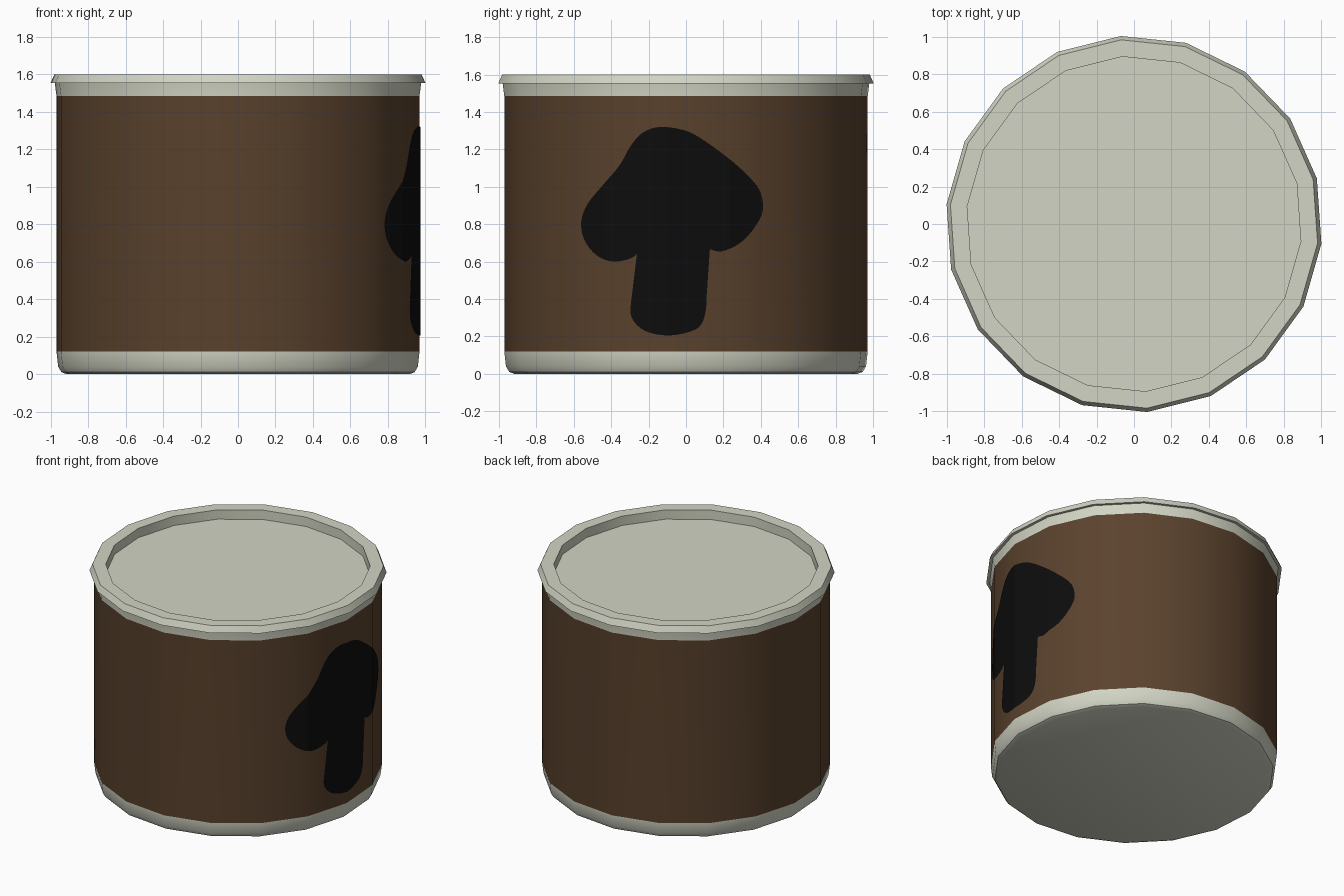
import bpy, bmesh, math
from mathutils import Vector

if "Cube" in bpy.data.objects:
    bpy.data.objects.remove(bpy.data.objects["Cube"])

SIDES, TURN = 18, math.radians(-6)
BODY_R = 0.974


def material(name, rgb):
    m = bpy.data.materials.new(name)
    m.diffuse_color = (*rgb, 1)
    m.use_nodes = True
    m.node_tree.nodes["Principled BSDF"].inputs["Base Color"].default_value = m.diffuse_color
    return m


cream = material("cream", (0.64, 0.66, 0.55))
brown = material("brown", (0.105, 0.056, 0.027))
black = material("black", (0.004, 0.004, 0.004))


def add_object(name, bm, mats):
    me = bpy.data.meshes.new(name)
    bm.to_mesh(me)
    bm.free()
    ob = bpy.data.objects.new(name, me)
    bpy.context.collection.objects.link(ob)
    for m in mats:
        me.materials.append(m)
    return ob


def lathe(name, profile, mats, rule=lambda z: 0):
    """Turn (radius, height) points around z; the ends are closed with caps."""
    bm = bmesh.new()
    rings = []
    for r, z in profile:
        angles = [TURN + k * math.tau / SIDES for k in range(SIDES)]
        rings.append([bm.verts.new((r * math.cos(a), r * math.sin(a), z)) for a in angles])
    for a, b in zip(rings, rings[1:]):
        for k in range(SIDES):
            n = (k + 1) % SIDES
            bm.faces.new((a[k], a[n], b[n], b[k]))
    bm.faces.new(rings[0][::-1])
    bm.faces.new(rings[-1])
    for f in bm.faces:
        f.material_index = rule(f.calc_center_median().z)
    ob = add_object(name, bm, mats)
    bpy.ops.object.select_all(action='DESELECT')
    ob.select_set(True)
    bpy.context.view_layer.objects.active = ob
    bpy.ops.object.shade_smooth_by_angle(angle=math.radians(30))
    return ob


# Tin: rounded foot, wrapped wall, flared lip and recessed top in one profile
lathe("tin",
      [(0.92, 0.0), (0.947, 0.01), (0.965, 0.04), (BODY_R, 0.12),
       (BODY_R, 1.485), (0.983, 1.555), (1.0055, 1.553), (0.985, 1.6),
       (0.895, 1.6), (0.895, 1.53)],
      [cream, brown], lambda z: 1 if 0.13 < z < 1.48 else 0)

# Mushroom outline on the right side, as (y, z)
outline = [
    (-.14, 1.32), (-.02, 1.305), (.07, 1.265), (.23, 1.15), (.35, 1.04),
    (.40, .965), (.41, .87), (.365, .78), (.29, .70), (.19, .655),
    (.115, .675), (.10, .72), (.135, .775), (.13, .805), (.085, .80),
    (.035, .78), (.055, .655), (.09, .49), (.11, .39), (.09, .28),
    (.035, .23), (-.095, .205), (-.22, .23), (-.29, .30), (-.29, .39),
    (-.23, .51), (-.185, .62), (-.175, .72), (-.195, .745), (-.25, .745),
    (-.275, .73), (-.24, .70), (-.245, .665), (-.29, .62), (-.39, .60),
    (-.48, .635), (-.545, .72), (-.56, .815), (-.525, .91), (-.435, 1.02),
    (-.355, 1.115), (-.295, 1.22), (-.23, 1.29)]


def smooth_loop(pts, steps=4):
    """Closed curve through the points."""
    p = [Vector(q) for q in pts]
    n, out = len(p), []
    for i in range(n):
        a, b, c, d = p[i - 1], p[i], p[(i + 1) % n], p[(i + 2) % n]
        for s in range(steps):
            t = s / steps
            out.append(0.5 * (2 * b + (c - a) * t + (2 * a - 5 * b + 4 * c - d) * t * t
                              + (3 * b - a - 3 * c + d) * t ** 3))
    return out


def wall_x(y):
    """x of the many-sided wall at a given y on the right side."""
    for k in range(-4, 5):
        a0, a1 = (TURN + j * math.tau / SIDES for j in (k, k + 1))
        y0, y1 = BODY_R * math.sin(a0), BODY_R * math.sin(a1)
        if y0 <= y <= y1:
            x0, x1 = BODY_R * math.cos(a0), BODY_R * math.cos(a1)
            return x0 + (x1 - x0) * (y - y0) / (y1 - y0)


# Mushroom plate: filled, creased at the wall's corners, then laid on the wall
bm = bmesh.new()
face = bm.faces.new([bm.verts.new((0, q.x, q.y)) for q in smooth_loop(outline)])
bmesh.ops.triangulate(bm, faces=[face])
for k in range(-3, 4):
    y = BODY_R * math.sin(TURN + k * math.tau / SIDES)
    bmesh.ops.bisect_plane(bm, geom=bm.verts[:] + bm.edges[:] + bm.faces[:],
                           plane_co=(0, y, 0), plane_no=(0, 1, 0))
for v in bm.verts:
    v.co.x = wall_x(v.co.y) + 0.004
bm.normal_update()
for f in bm.faces:
    if f.normal.x < 0:
        f.normal_flip()
add_object("mushroom_print", bm, [black])
